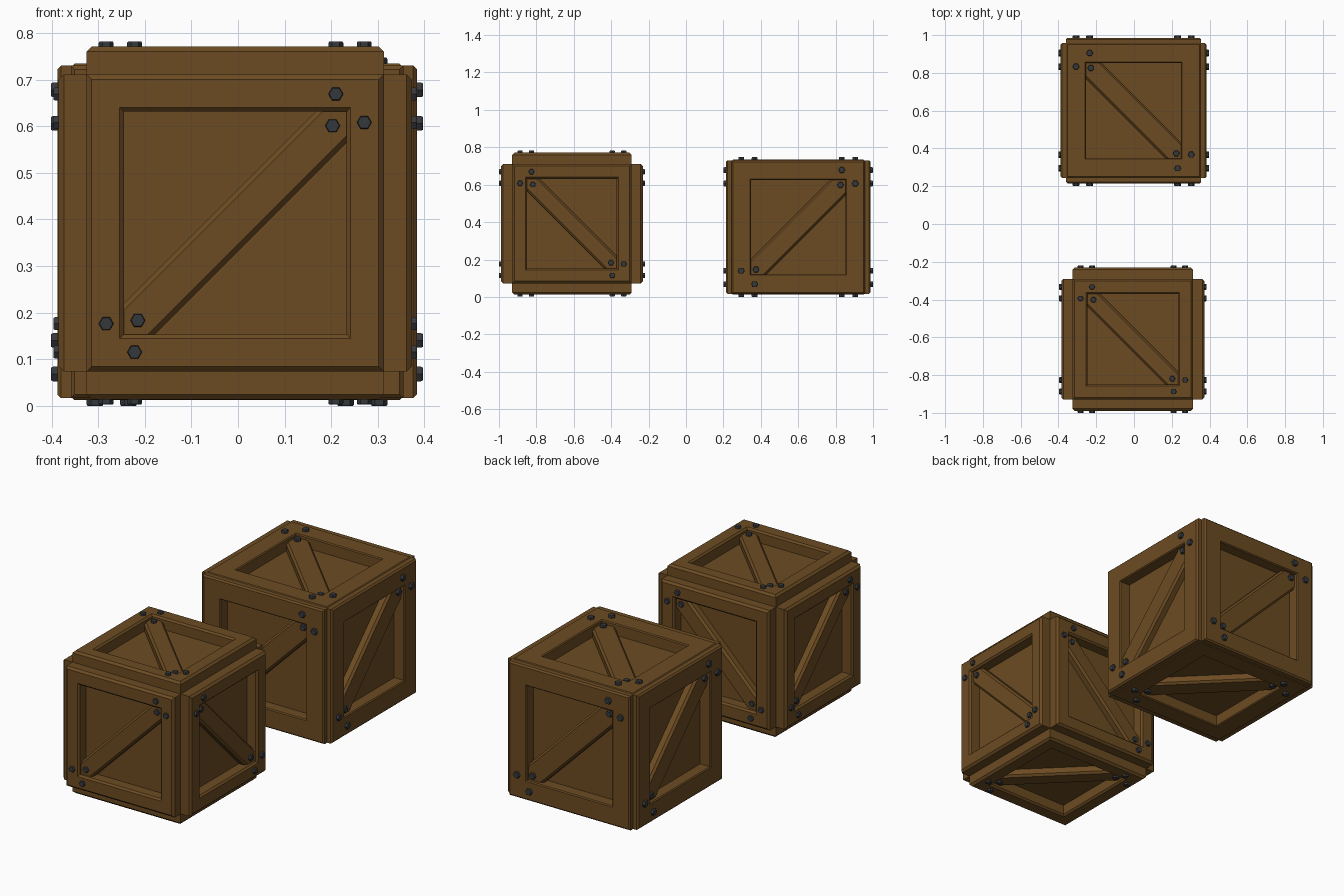
import bpy, bmesh, math
from mathutils import Vector, Matrix

if "Cube" in bpy.data.objects:
    bpy.data.objects.remove(bpy.data.objects["Cube"])


def material(name, rgb):
    m = bpy.data.materials.new(name)
    m.diffuse_color = (*rgb, 1)
    m.use_nodes = True
    m.node_tree.nodes["Principled BSDF"].inputs["Base Color"].default_value = m.diffuse_color
    return m


WOOD = material("brown wood", (0.150, 0.071, 0.016))
IRON = material("dark iron", (0.036, 0.040, 0.046))


def finish(bm, name, mat, matrix):
    bmesh.ops.transform(bm, matrix=matrix, verts=bm.verts)
    bmesh.ops.recalc_face_normals(bm, faces=bm.faces)
    me = bpy.data.meshes.new(name)
    bm.to_mesh(me)
    bm.free()
    me.materials.append(mat)
    ob = bpy.data.objects.new(name, me)
    bpy.context.collection.objects.link(ob)


def loft(bm, rings, closed=False):
    """Skin a list of point rings; cap the ends, or join last to first."""
    vr = [[bm.verts.new(p) for p in ring] for ring in rings]
    n = len(vr[0])
    for i in range(len(vr) if closed else len(vr) - 1):
        a, b = vr[i], vr[(i + 1) % len(vr)]
        for j in range(n):
            k = (j + 1) % n
            bm.faces.new((a[j], a[k], b[k], b[j]))
    if not closed:
        bm.faces.new(vr[0][::-1])
        bm.faces.new(vr[-1])


def square(h, z):
    return [(-h, -h, z), (h, -h, z), (h, h, z), (-h, h, z)]


def band(r, k, s, z):
    # diagonal strip trimmed to a square; s flips its direction
    pts = [(-r, -r), (k - r, -r), (r, r - k), (r, r), (r - k, r), (-r, k - r)]
    return [(s * x, y, z) for x, y in pts]


def hexagon(c, rad, z):
    return [(c[0] + rad * math.cos(i * math.pi / 3),
             c[1] + rad * math.sin(i * math.pi / 3), z) for i in range(6)]


# side name: (right axis, up axis) as seen from outside
SIDES = {
    "front": ((1, 0, 0), (0, 0, 1)), "back": ((-1, 0, 0), (0, 0, 1)),
    "right": ((0, 1, 0), (0, 0, 1)), "left": ((0, -1, 0), (0, 0, 1)),
    "top": ((1, 0, 0), (0, 1, 0)), "bottom": ((1, 0, 0), (0, -1, 0)),
}


def crate(label, centre, outer, half, hole, thick, chamfer, lip, brace_w,
          bolts, bolt_r, bolt_h, rising):
    centre = Vector(centre)
    core = [o - thick for o in outer]

    # inner box forming the recessed boards
    bm = bmesh.new()
    bmesh.ops.create_cube(bm, size=2)
    finish(bm, label + "_core", WOOD,
           Matrix.Translation(centre) @ Matrix.Diagonal((*core, 1)))

    for side, (u, v) in SIDES.items():
        u, v = Vector(u), Vector(v)
        n = u.cross(v)
        axis = max(range(3), key=lambda i: abs(n[i]))
        rot = Matrix((u, v, n)).transposed().to_4x4()
        mat = Matrix.Translation(centre + n * core[axis]) @ rot
        s = 1 if side in rising else -1

        # chamfered square frame
        bm = bmesh.new()
        loft(bm, [square(half, 0), square(half, thick - chamfer),
                  square(half - chamfer, thick), square(hole, thick),
                  square(hole - lip, thick - lip), square(hole - lip, 0)], True)
        finish(bm, f"{label}_{side}_frame", WOOD, mat)

        # diagonal brace with chamfered long edges
        bm = bmesh.new()
        top = thick - 0.02
        r, k = hole - lip + 0.002, brace_w * math.sqrt(2)
        loft(bm, [band(r, k, s, 0), band(r, k, s, top - 0.011),
                  band(r, k - 0.015, s, top)])
        finish(bm, f"{label}_{side}_brace", WOOD, mat)

        # hex bolts: two on the frame and one on the brace at each end
        bm = bmesh.new()
        a, b, c = bolts
        for e in (1, -1):
            for x, y, z in ((a, b, thick), (b, a, thick), (c, c, top)):
                p = (s * e * x, e * y)
                loft(bm, [hexagon(p, bolt_r, z - 0.005),
                          hexagon(p, bolt_r, z + bolt_h * 0.7),
                          hexagon(p, bolt_r * 0.88, z + bolt_h)])
        finish(bm, f"{label}_{side}_bolts", IRON, mat)


# front crate: panels stand proud of the corners on all sides
crate("front_crate", (-0.006, -0.610, 0.392), (0.379, 0.379, 0.379), 0.319,
      0.248, 0.061, 0.011, 0.009, 0.047, (0.277, 0.216, 0.209), 0.016, 0.011,
      ("front", "left", "bottom"))

# back crate: larger panels, with the top and bottom nearly flush
crate("back_crate", (-0.002, 0.600, 0.373), (0.386, 0.386, 0.361), 0.357,
      0.257, 0.061, 0.008, 0.005, 0.058, (0.305, 0.233, 0.226), 0.018, 0.013,
      ("front", "back", "left", "right", "bottom"))
